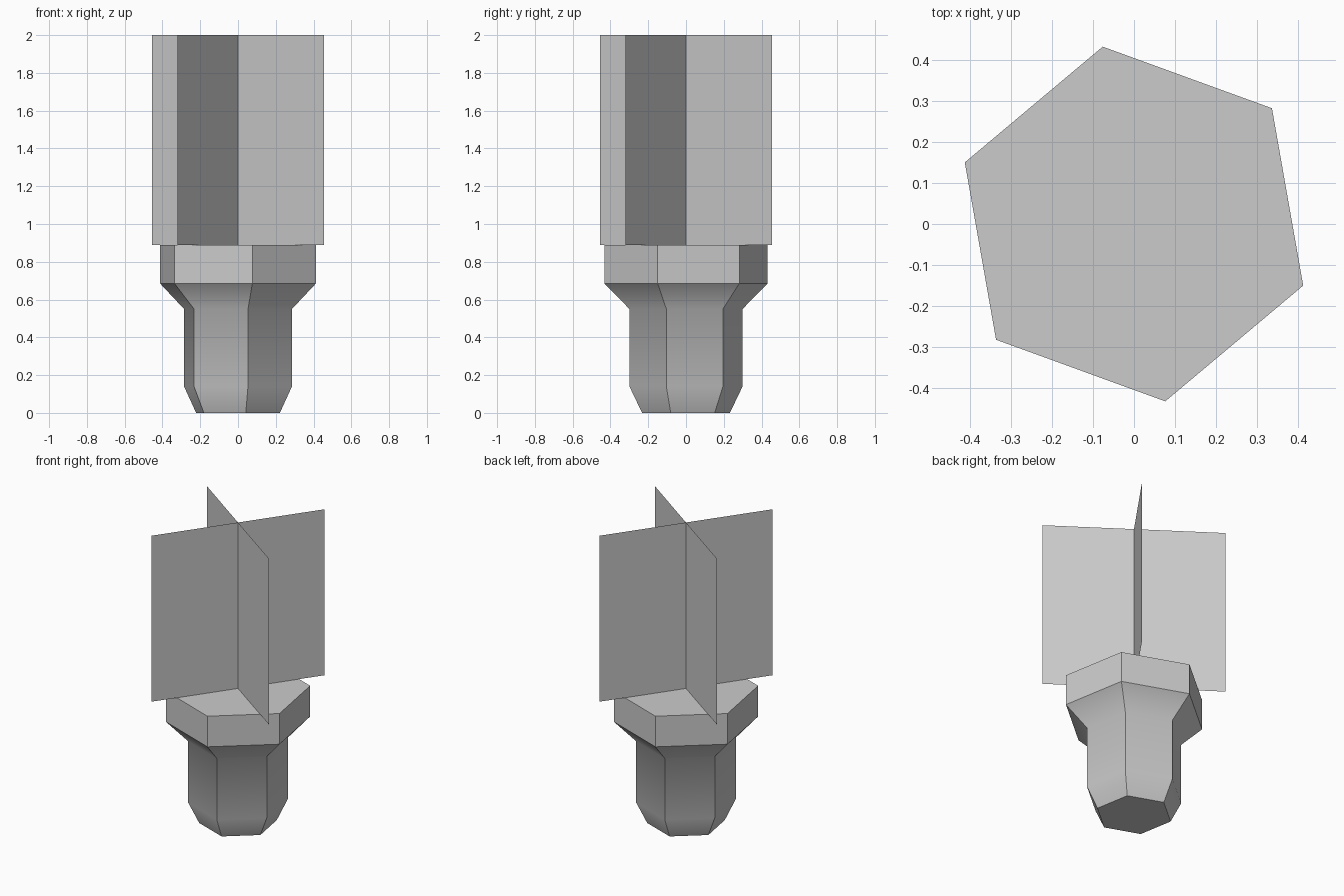
import bpy, bmesh
from math import radians, cos, sin

if "Cube" in bpy.data.objects:
    bpy.data.objects.remove(bpy.data.objects["Cube"])

TURN = radians(40)          # rotation of the hexagonal pot


def finish(bm, name, smooth_angle=None):
    me = bpy.data.meshes.new(name)
    bm.to_mesh(me)
    bm.free()
    if smooth_angle is not None:
        me.shade_smooth()
        me.set_sharp_from_angle(angle=radians(smooth_angle))
    ob = bpy.data.objects.new(name, me)
    bpy.context.collection.objects.link(ob)
    return ob


def hex_loft(name, profile, cap_bottom=False, cap_top=False, smooth_angle=None):
    """Six-sided loft through (radius, z) rings."""
    bm = bmesh.new()
    rings = []
    for r, z in profile:
        rings.append([bm.verts.new((r * cos(TURN + radians(60 * i)),
                                    r * sin(TURN + radians(60 * i)), z))
                      for i in range(6)])
    for a, b in zip(rings, rings[1:]):
        for i in range(6):
            j = (i + 1) % 6
            bm.faces.new((a[i], a[j], b[j], b[i]))
    if cap_bottom:
        bm.faces.new(rings[0][::-1])
    if cap_top:
        bm.faces.new(rings[-1])
    return finish(bm, name, smooth_angle)


# Pot body: tapered foot, straight wall, flare up to the rim
hex_loft("pot_body", [(0.236, 0), (0.304, 0.14), (0.304, 0.55), (0.439, 0.685)],
         cap_bottom=True, smooth_angle=42)

# Rim with flat top
hex_loft("pot_rim", [(0.439, 0.685), (0.439, 0.89)], cap_top=True)

# Two crossed upright plant cards
bm = bmesh.new()
for x, y in ((0.455, -0.32), (0.32, 0.455)):
    bm.faces.new([bm.verts.new(p) for p in
                  ((-x, -y, 0.89), (x, y, 0.89), (x, y, 2), (-x, -y, 2))])
finish(bm, "plant_cards")
